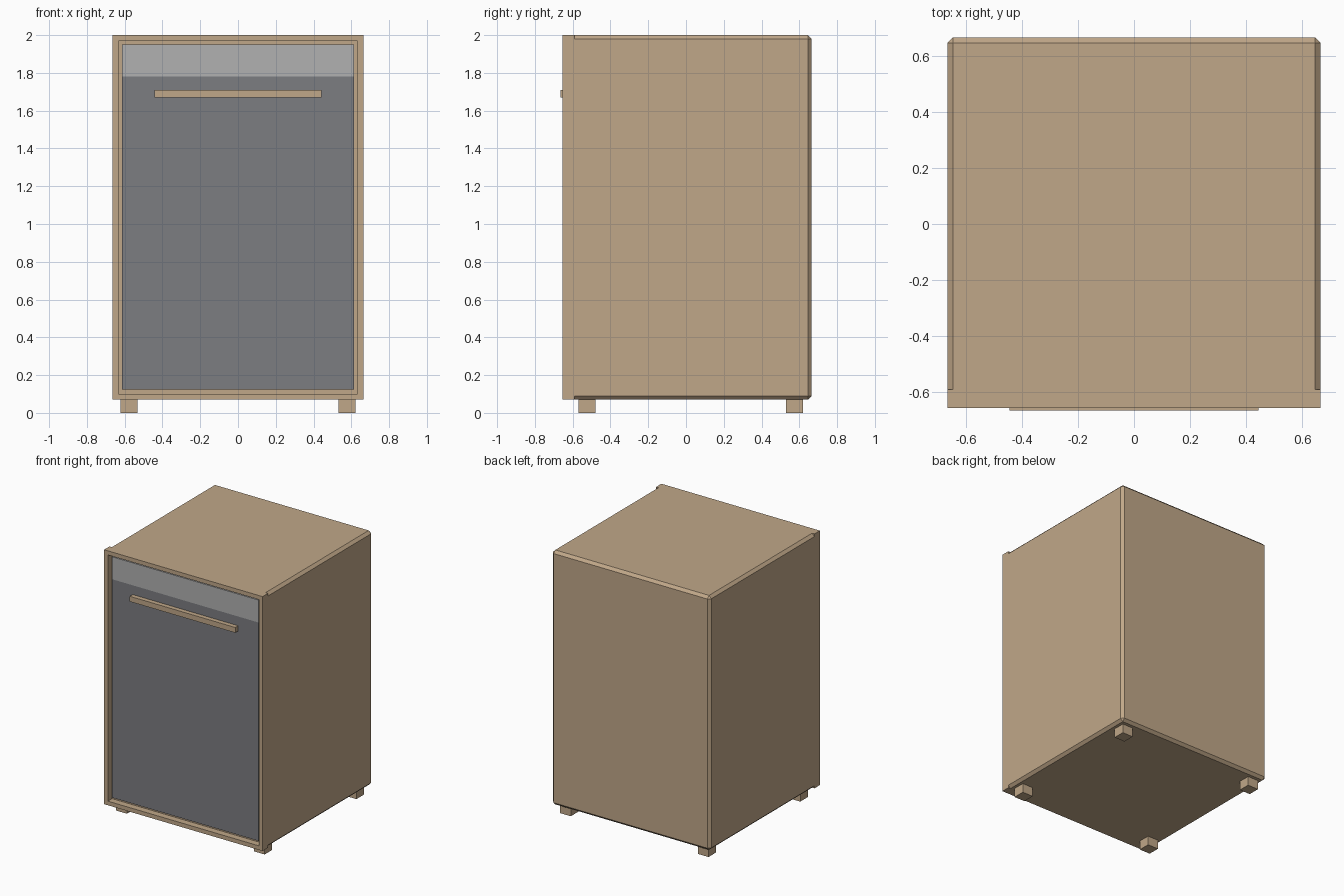
import bpy
import bmesh

if "Cube" in bpy.data.objects:
    bpy.data.objects.remove(bpy.data.objects["Cube"])


def material(name, r, g, b):
    m = bpy.data.materials.new(name)
    m.diffuse_color = (r, g, b, 1)
    m.use_nodes = True
    m.node_tree.nodes["Principled BSDF"].inputs["Base Color"].default_value = m.diffuse_color
    return m


WOOD = material("wood", 0.53, 0.39, 0.25)
DARK = material("dark_grey", 0.2, 0.205, 0.22)
LIGHT = material("light_grey", 0.44, 0.44, 0.44)


def box(name, x, y, z, mat, edit=None):
    """Box from (min, max) ranges, with an optional bmesh edit."""
    bm = bmesh.new()
    bmesh.ops.create_cube(bm, size=1)
    for v in bm.verts:
        v.co = [r[0] if c < 0 else r[1] for c, r in zip(v.co, (x, y, z))]
    bm.normal_update()
    if edit:
        edit(bm)
    bmesh.ops.recalc_face_normals(bm, faces=bm.faces)
    mesh = bpy.data.meshes.new(name)
    bm.to_mesh(mesh)
    bm.free()
    mesh.materials.append(mat)
    ob = bpy.data.objects.new(name, mesh)
    bpy.context.collection.objects.link(ob)
    return ob


W, BOTTOM, TOP = 0.665, 0.07, 2.0
FRONT, STEP, BACK = -0.655, -0.59, 0.665


def chamfer_except_front(bm):
    edges = [e for e in bm.edges if any(v.co.y > 0 for v in e.verts)]
    bmesh.ops.bevel(bm, geom=edges, offset=0.02, segments=1, affect='EDGES')


def recess_front(bm):
    face = min(bm.faces, key=lambda f: f.calc_center_median().y)
    bmesh.ops.inset_region(bm, faces=[face], thickness=0.044)
    inner = bmesh.ops.extrude_discrete_faces(bm, faces=[face])["faces"][0]
    bmesh.ops.translate(bm, verts=inner.verts, vec=(0, 0.05, 0))


# Cabinet shell and square-edged front frame
box("cabinet_body", (-W, W), (STEP, BACK), (BOTTOM, TOP), WOOD, chamfer_except_front)
box("front_frame", (-W, W), (FRONT, STEP), (BOTTOM, TOP), WOOD, recess_front)

# Door and control panel set into the frame
box("door", (-0.615, 0.615), (-0.63, -0.605), (0.123, 1.78), DARK)
box("control_panel", (-0.615, 0.615), (-0.63, -0.605), (1.78, 1.95), LIGHT)
box("handle", (-0.443, 0.443), (-0.665, -0.63), (1.67, 1.71), WOOD)

# Four feet
for side, sx in (("left", -1), ("right", 1)):
    for end, y in (("front", (-0.57, -0.48)), ("back", (0.53, 0.62))):
        x = sorted((sx * 0.533, sx * 0.623))
        box(f"{end}_{side}_foot", x, y, (0, BOTTOM), WOOD)
